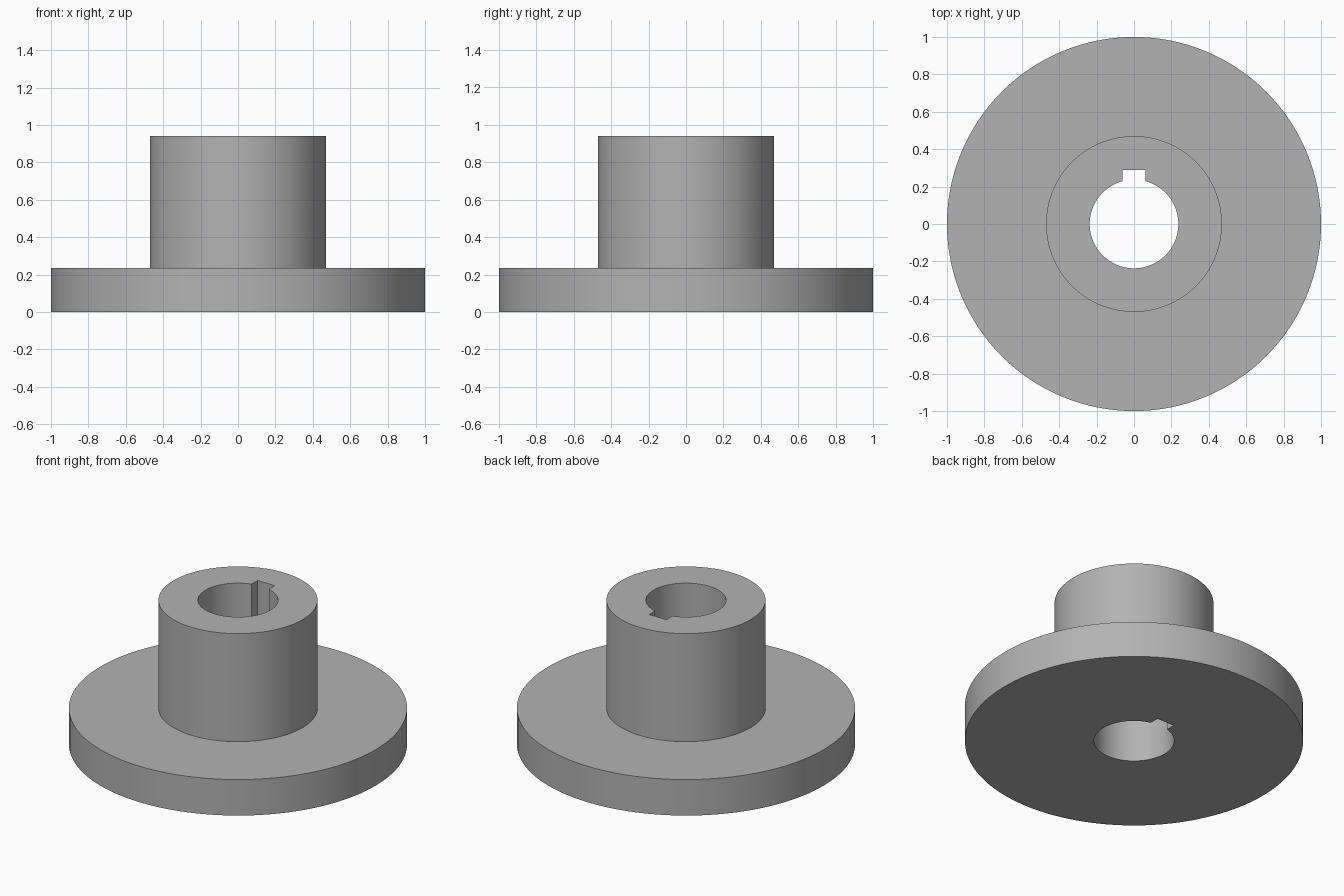
import bpy, bmesh
from math import radians, tau
from mathutils import Matrix, Vector

cube = bpy.data.objects.get("Cube")
if cube:
    bpy.data.objects.remove(cube, do_unlink=True)

SEGMENTS = 128
FLANGE_R, HUB_R, BORE_R = 1.0, 0.47, 0.237
FLANGE_H, TOTAL_H = 0.235, 0.94
KEY_HALF_W, KEY_TOP = 0.062, 0.29

# Plain grey metal
metal = bpy.data.materials.new("grey_metal")
metal.use_nodes = True
grey = (0.45, 0.45, 0.45, 1)
metal.diffuse_color = grey
metal.node_tree.nodes["Principled BSDF"].inputs["Base Color"].default_value = grey


def add_object(name, bm):
    bmesh.ops.recalc_face_normals(bm, faces=bm.faces)
    mesh = bpy.data.meshes.new(name)
    bm.to_mesh(mesh)
    bm.free()
    mesh.materials.append(metal)
    obj = bpy.data.objects.new(name, mesh)
    bpy.context.collection.objects.link(obj)
    return obj


# Flange, hub and bore turned from one closed profile
profile = [(BORE_R, 0), (FLANGE_R, 0), (FLANGE_R, FLANGE_H),
           (HUB_R, FLANGE_H), (HUB_R, TOTAL_H), (BORE_R, TOTAL_H)]
bm = bmesh.new()
verts = [bm.verts.new((r, 0, z)) for r, z in profile]
edges = [bm.edges.new((v, verts[i - 1])) for i, v in enumerate(verts)]
bmesh.ops.spin(bm, geom=verts + edges, cent=(0, 0, 0), axis=(0, 0, 1),
               angle=tau, steps=SEGMENTS, use_merge=True)
bmesh.ops.remove_doubles(bm, verts=bm.verts, dist=0.0001)
hub = add_object("flanged_hub", bm)

# Keyway slot cut through the back of the bore
bm = bmesh.new()
bmesh.ops.create_cube(bm, size=1, matrix=Matrix.LocRotScale(
    Vector((0, KEY_TOP / 2 + 0.05, TOTAL_H / 2)), None,
    Vector((2 * KEY_HALF_W, KEY_TOP - 0.1, TOTAL_H + 0.2))))
cutter = add_object("keyway_cutter", bm)
cutter.hide_render = True

cut = hub.modifiers.new("keyway", "BOOLEAN")
cut.operation = "DIFFERENCE"
cut.solver = "EXACT"
cut.object = cutter

bpy.ops.object.select_all(action="DESELECT")
hub.select_set(True)
bpy.context.view_layer.objects.active = hub
bpy.ops.object.modifier_apply(modifier=cut.name)
bpy.data.objects.remove(cutter, do_unlink=True)
bpy.ops.object.shade_smooth_by_angle(angle=radians(30))
